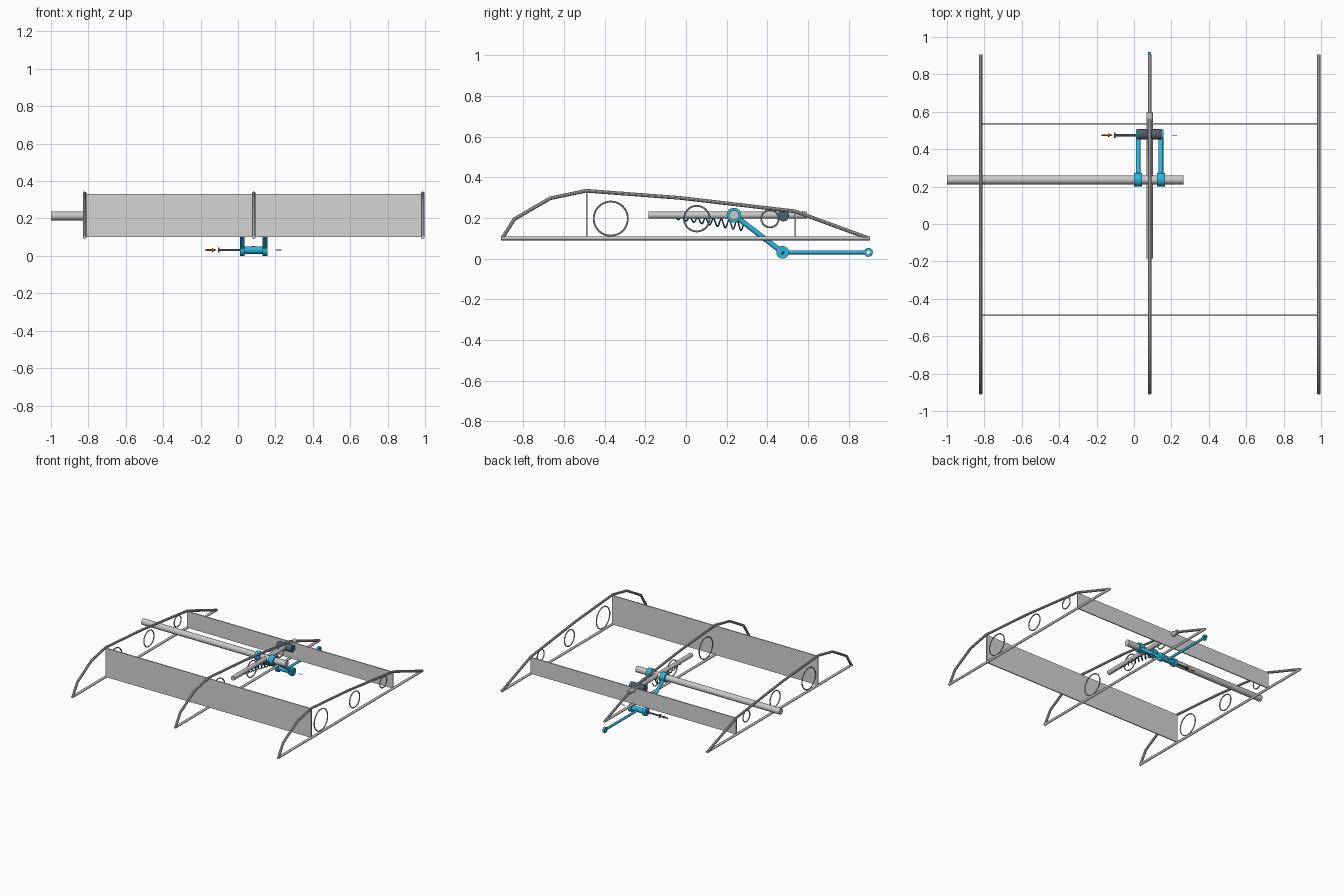
import bpy, bmesh, math
from mathutils import Vector

if "Cube" in bpy.data.objects:
    bpy.data.objects.remove(bpy.data.objects["Cube"])


def colour(name, r, g, b):
    m = bpy.data.materials.new(name)
    m.diffuse_color = (r, g, b, 1)
    m.use_nodes = True
    m.node_tree.nodes["Principled BSDF"].inputs["Base Color"].default_value = m.diffuse_color
    return m


GREY = colour("tube grey", 0.58, 0.58, 0.58)
PLATE = colour("spar grey", 0.65, 0.66, 0.65)
DARK = colour("slate", 0.085, 0.115, 0.14)
BLUE = colour("blue", 0.025, 0.48, 0.74)
TEAL = colour("dark teal", 0.02, 0.15, 0.22)
COPPER = colour("copper", 0.60, 0.22, 0.07)


def finish(ob, name, mat):
    """Name, outward normals, material and smooth shading."""
    ob.name = name
    bm = bmesh.new()
    bm.from_mesh(ob.data)
    bmesh.ops.recalc_face_normals(bm, faces=bm.faces)
    bm.to_mesh(ob.data)
    bm.free()
    ob.data.materials.clear()
    ob.data.materials.append(mat)
    bpy.ops.object.select_all(action='DESELECT')
    ob.select_set(True)
    bpy.context.view_layer.objects.active = ob
    bpy.ops.object.shade_smooth_by_angle(angle=math.radians(35))
    return ob


def rod(name, a, b, r, mat, r2=None, sides=20):
    """Solid cylinder or cone from point a to point b."""
    a, b = Vector(a), Vector(b)
    bpy.ops.mesh.primitive_cone_add(
        vertices=sides, radius1=r, radius2=r if r2 is None else r2,
        depth=(b - a).length, location=(a + b) / 2,
        rotation=(b - a).to_track_quat('Z', 'Y').to_euler())
    return finish(bpy.context.object, name, mat)


def wire(name, pts, r, mat, closed=False, res=3):
    """Round wire following a path."""
    cu = bpy.data.curves.new(name, 'CURVE')
    cu.dimensions = '3D'
    cu.bevel_depth = r
    cu.bevel_resolution = res
    cu.use_fill_caps = not closed
    sp = cu.splines.new('POLY')
    sp.points.add(len(pts) - 1)
    for p, q in zip(sp.points, pts):
        p.co = (*q, 1)
    sp.use_cyclic_u = closed
    ob = bpy.data.objects.new(name, cu)
    bpy.context.collection.objects.link(ob)
    bpy.ops.object.select_all(action='DESELECT')
    ob.select_set(True)
    bpy.context.view_layer.objects.active = ob
    bpy.ops.object.convert(target='MESH')
    ob = bpy.context.object
    # weld the caps to the tube so the normals agree
    bm = bmesh.new()
    bm.from_mesh(ob.data)
    bmesh.ops.remove_doubles(bm, verts=bm.verts, dist=1e-5)
    bm.to_mesh(ob.data)
    bm.free()
    return finish(ob, name, mat)


def box(name, lo, hi, mat):
    lo, hi = Vector(lo), Vector(hi)
    bpy.ops.mesh.primitive_cube_add(size=1, location=(lo + hi) / 2)
    ob = bpy.context.object
    ob.scale = hi - lo
    ob.name = name
    ob.data.materials.append(mat)


def collar(name, x0, x1, y, z, r_out, r_in, mat):
    """Hollow ring around the x axis, made by spinning a rectangle."""
    n, verts, faces = 28, [], []
    for i in range(n):
        t = 2 * math.pi * i / n
        for x, r in ((x0, r_in), (x0, r_out), (x1, r_out), (x1, r_in)):
            verts.append((x, y + r * math.cos(t), z + r * math.sin(t)))
        for k in range(4):
            j, l = (i + 1) % n, (k + 1) % 4
            faces.append((4 * i + k, 4 * j + k, 4 * j + l, 4 * i + l))
    me = bpy.data.meshes.new(name)
    me.from_pydata(verts, [], faces)
    ob = bpy.data.objects.new(name, me)
    bpy.context.collection.objects.link(ob)
    finish(ob, name, mat)


# Three tubular ribs with round openings
MID = 0.084
PROFILE = [(-0.904, 0.1), (-0.845, 0.194), (-0.668, 0.297), (-0.491, 0.334),
           (-0.03, 0.299), (0.536, 0.233), (0.9, 0.1)]
HOLES = [(-0.37, 0.197, 0.084), (0.053, 0.197, 0.063), (0.413, 0.197, 0.043)]
for x in (-0.82, MID, 0.988):
    wire("rib_top", [(x, y, z) for y, z in PROFILE], 0.0095, GREY)
    rod("rib_bottom", (x, -0.91, 0.1), (x, 0.905, 0.1), 0.0095, GREY, sides=12)
    for y, z, r in HOLES:
        ring = [(x, y + r * math.cos(i * math.pi / 20), z + r * math.sin(i * math.pi / 20))
                for i in range(40)]
        wire("rib_opening", ring, 0.0045, GREY, closed=True, res=2)

# Front and rear spar plates
box("front_spar", (-0.82, -0.492, 0.1), (0.988, -0.484, 0.33), PLATE)
box("rear_spar", (-0.82, 0.533, 0.1), (0.988, 0.541, 0.23), PLATE)

# Cross tube, slide tube and dark slider
PY, PZ = 0.236, 0.214      # upper pivot
LY, LZ = 0.475, 0.031      # lower pivot
rod("cross_tube", (-1, PY, PZ), (0.264, PY, PZ), 0.024, GREY, sides=32)
rod("slide_tube", (MID, -0.185, PZ), (MID, 0.595, PZ), 0.0175, GREY, sides=24)
rod("slider_roller", (0.02, 0.479, PZ - 0.003), (0.148, 0.479, PZ - 0.003), 0.028, DARK)

# Pair of blue arms with collars and lower eyes
for x in (0.022, 0.144):
    collar("arm_collar", x - 0.021, x + 0.021, PY, PZ, 0.036, 0.024, BLUE)
    d = (Vector((x, LY, LZ)) - Vector((x, PY, PZ))).normalized() * 0.03
    rod("arm", Vector((x, PY, PZ)) + d, (x, LY, LZ), 0.0125, BLUE)
    collar("arm_eye", x - 0.0125, x + 0.0125, LY, LZ, 0.031, 0.008, BLUE)

# Lower pivot barrel and push rod with end eye
collar("pivot_barrel", 0.034, 0.132, LY, LZ, 0.02, 0.007, BLUE)
rod("push_rod", (MID, LY + 0.015, LZ), (MID, 0.88, LZ), 0.0095, BLUE)
collar("push_rod_eye", MID - 0.008, MID + 0.008, 0.897, LZ, 0.022, 0.010, BLUE)

# Withdrawn bolt, its direction arrow and far pin
rod("bolt_shank", (-0.102, LY, LZ), (0.03, LY, LZ), 0.006, DARK, sides=12)
rod("bolt_head", (-0.108, LY, LZ), (-0.100, LY, LZ), 0.014, DARK, sides=12)
rod("arrow_shaft", (-0.173, LY, LZ), (-0.138, LY, LZ), 0.005, COPPER, sides=10)
rod("arrow_head", (-0.14, LY, LZ), (-0.113, LY, LZ), 0.011, COPPER, r2=0, sides=12)
rod("guide_pin", (0.202, LY, LZ), (0.232, LY, LZ), 0.002, DARK, sides=8)

# Widening coil spring under the slide tube
coil, turns, steps = [], 9, 14
for i in range(turns * steps + 1):
    t = i / (turns * steps)
    a = 2 * math.pi * turns * t
    r = 0.007 + 0.018 * t
    coil.append((MID + 0.6 * r * math.cos(a), -0.068 + 0.348 * t, 0.204 - 0.042 * t + r * math.sin(a)))
wire("spring", coil, 0.0038, TEAL, res=1)
